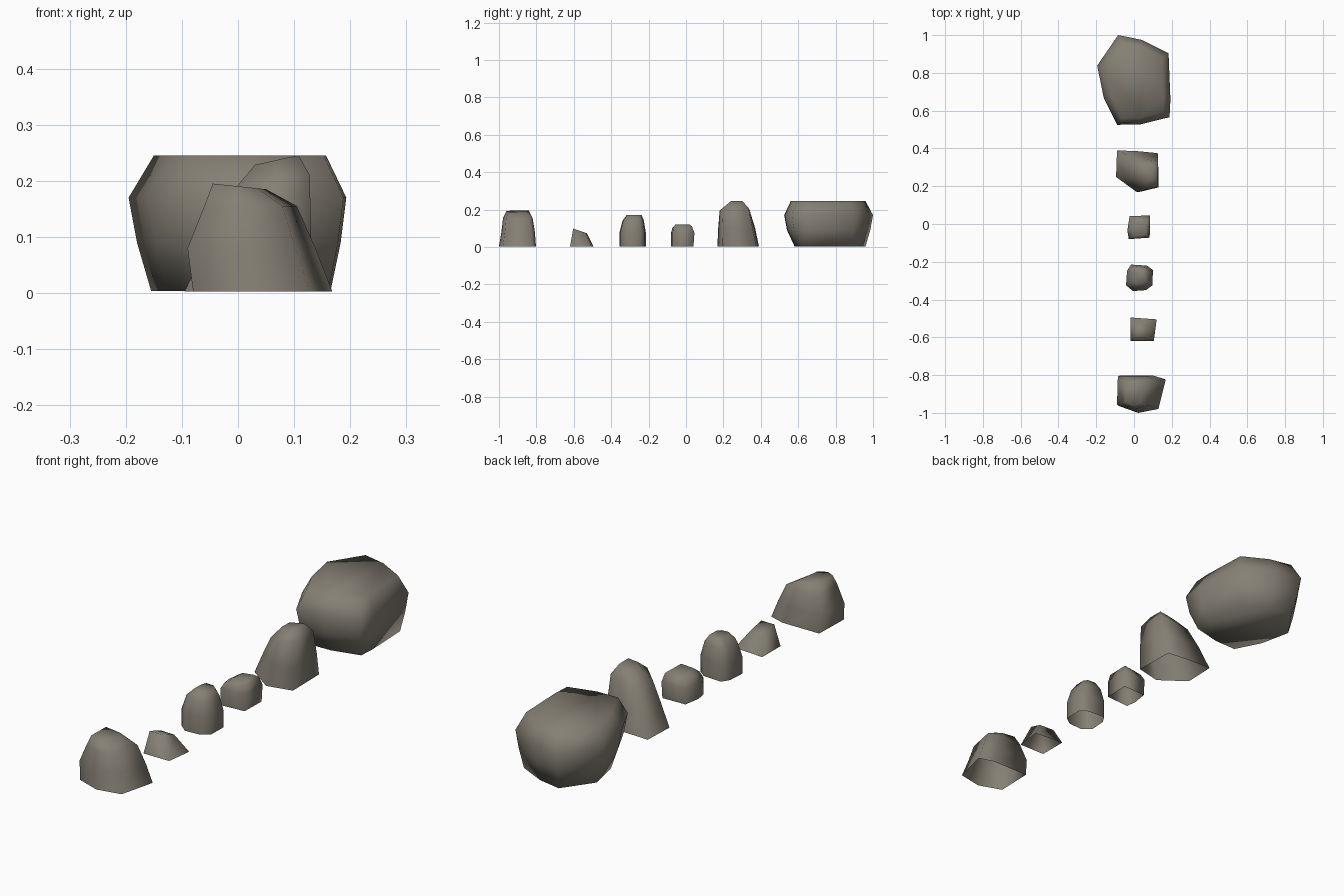
import bpy, bmesh

stone = bpy.data.materials.new("grey brown stone")
stone.diffuse_color = (0.235, 0.215, 0.175, 1)


def rock(name, outline, levels, closed=False):
    """Loft an outline through levels: (z, x0, x1, y0, y1, slope_x, slope_y)."""
    xs, ys = [p[0] for p in outline], [p[1] for p in outline]
    uv = [((x - min(xs)) / (max(xs) - min(xs)), (y - min(ys)) / (max(ys) - min(ys)))
          for x, y in outline]
    bm = bmesh.new()
    rings = []
    for z, x0, x1, y0, y1, sx, sy in levels:
        rings.append([bm.verts.new((x0 + u * (x1 - x0), y0 + v * (y1 - y0),
                                    z + sx * (u - .5) + sy * (v - .5))) for u, v in uv])
    n = len(uv)
    for a, b in zip(rings, rings[1:]):
        for i in range(n):
            j = (i + 1) % n
            bm.faces.new((a[i], a[j], b[j], b[i]))
    bm.faces.new(rings[-1])
    if closed:
        bm.faces.new(rings[0][::-1])
    for f in bm.faces:
        f.smooth = True
    me = bpy.data.meshes.new(name)
    bm.to_mesh(me)
    bm.free()
    me.materials.append(stone)
    bpy.context.collection.objects.link(bpy.data.objects.new(name, me))


# large flat-topped boulder (outlines run counter-clockwise)
rock("large_boulder",
     [(-.09, .53), (.035, .533), (.185, .57), (.19, .66), (.18, .905),
      (.04, .975), (-.085, 1), (-.195, .84), (-.16, .67)],
     [(.004, -.155, .165, .58, .96, 0, 0), (.09, -.18, .183, .54, .985, 0, 0),
      (.17, -.195, .193, .525, 1.0, 0, 0), (.245, -.15, .157, .56, .96, 0, 0)], True)

# tall leaning stone
rock("tall_stone",
     [(-.09, .255), (.02, .175), (.13, .2), (.127, .38), (.03, .39), (-.085, .395)],
     [(.003, -.095, .128, .168, .39, 0, 0), (.1, -.05, .13, .172, .37, 0, 0),
      (.195, -.01, .128, .18, .345, .03, 0), (.237, .03, .108, .232, .307, .017, 0)])

# small stone
rock("small_stone",
     [(-.037, -.03), (-.03, -.078), (.082, -.07), (.085, .048), (-.025, .045)],
     [(.003, -.035, .085, -.08, .04, 0, 0), (.075, -.035, .086, -.08, .045, 0, 0),
      (.105, -.02, .078, -.073, .032, .01, 0), (.117, .005, .065, -.062, .02, .006, 0)])

# rounded stone
rock("rounded_stone",
     [(-.042, -.32), (-.005, -.35), (.065, -.345), (.1, -.32),
      (.102, -.24), (.07, -.217), (-.015, -.212), (-.037, -.245)],
     [(.003, -.042, .1, -.355, -.215, 0, 0), (.08, -.042, .1, -.355, -.215, 0, 0),
      (.14, -.025, .085, -.34, -.225, 0, 0), (.17, .005, .065, -.318, -.237, 0, 0)])

# low wedge stone with a slanted top
rock("wedge_stone",
     [(-.016, -.615), (.105, -.615), (.12, -.5), (-.016, -.49)],
     [(.003, -.018, .12, -.62, -.495, 0, 0), (.086, .0, .07, -.603, -.53, 0, -.025)])

# front leaning stone
rock("front_stone",
     [(-.085, -.955), (.02, -.99), (.13, -.97), (.17, -.82), (.1, -.8), (-.08, -.8)],
     [(.003, -.08, .168, -1.0, -.802, 0, 0), (.08, -.09, .138, -.987, -.808, 0, 0),
      (.155, -.06, .105, -.978, -.82, 0, 0), (.19, -.045, .05, -.96, -.84, -.01, 0)])
